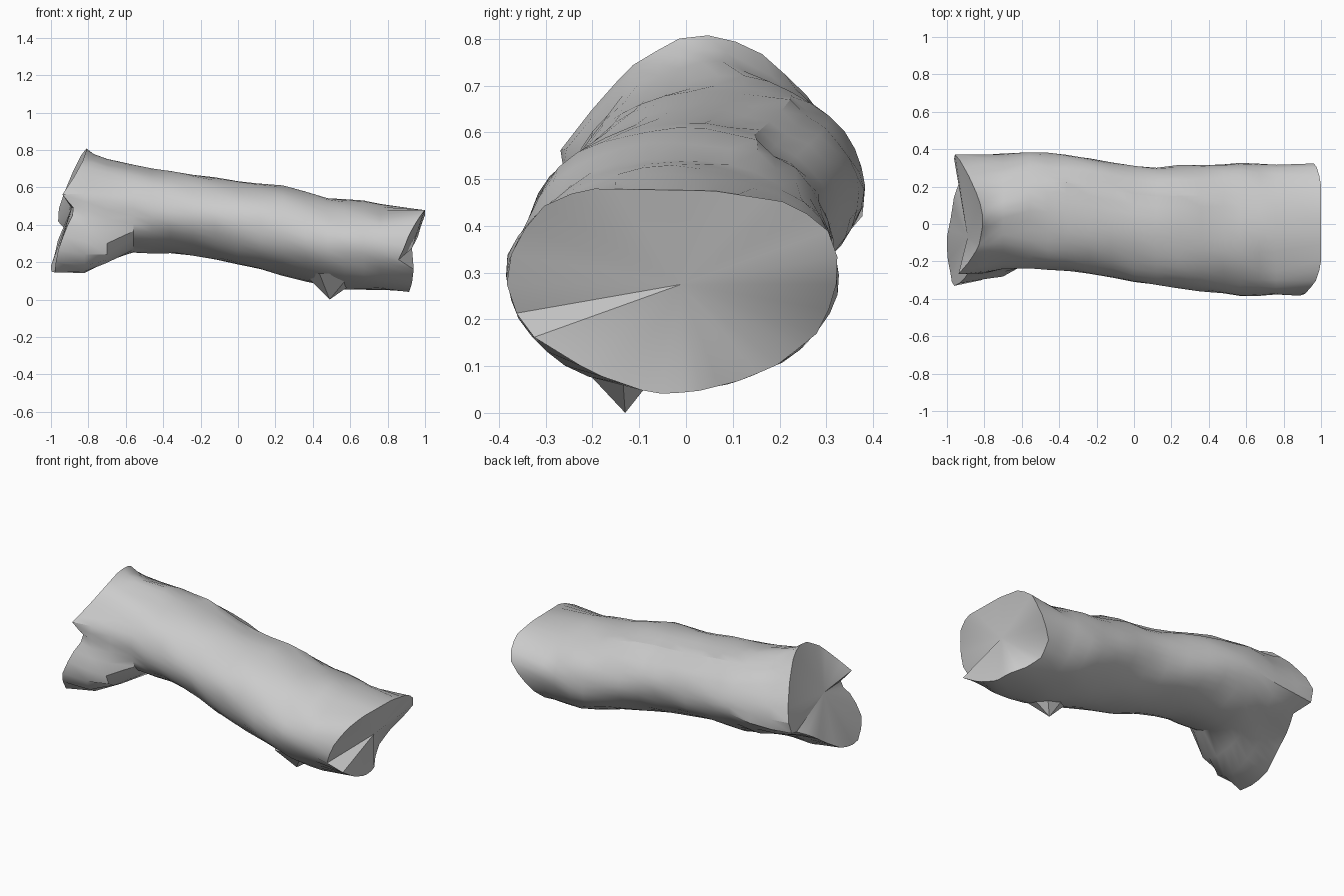
import bpy, bmesh, math
from mathutils import Vector

cube = bpy.data.objects.get("Cube")
if cube:
    bpy.data.objects.remove(cube)

N = 36
ANGLES = [2 * math.pi * i / N for i in range(N)]


def material(name, colour):
    m = bpy.data.materials.new(name)
    m.use_nodes = True
    m.diffuse_color = colour
    m.node_tree.nodes["Principled BSDF"].inputs["Base Color"].default_value = colour
    return m


def resample(points, cy, cz):
    """Turn a rough outline into N points at even angles around (cy, cz)."""
    keyed = sorted((math.atan2(p[2] - cz, p[1] - cy) % math.tau, p) for p in points)
    first, last = keyed[0], keyed[-1]
    keyed = [(last[0] - math.tau, last[1])] + keyed + [(first[0] + math.tau, first[1])]
    ring = []
    for a in ANGLES:
        for (a0, p0), (a1, p1) in zip(keyed, keyed[1:]):
            if a0 <= a <= a1:
                ring.append(Vector(p0).lerp(Vector(p1), (a - a0) / max(a1 - a0, 1e-6)))
                break
    return ring


def section(x, back, front, top, bottom):
    """Oval bark section with gentle lumps and a torn bark edge on the back shoulder."""
    cy, cz = (back + front) / 2, (top + bottom) / 2
    ring = []
    for i, a in enumerate(ANGLES):
        lump = 1 + 0.012 * math.sin(5 * a + 9 * x) + 0.01 * math.sin(8 * a - 17 * x)
        if -0.5 < x < 0.4:
            lump += {6: 0.03, 5: -0.03}.get(i, 0)
        ring.append(Vector((x, cy + (back - front) / 2 * lump * math.cos(a),
                            cz + (top - bottom) / 2 * lump * math.sin(a))))
    return ring


# Broken end with the branch stub: outline runs from the top over the back
stub_end = resample([
    (-.81, .07, .81), (-.84, .16, .77), (-.88, .25, .69), (-.93, .34, .57), (-.97, .385, .45),
    (-.96, .34, .41), (-.92, .25, .38), (-.96, .16, .33), (-.98, .03, .24), (-1, -.07, .18),
    (-1, -.17, .15), (-.98, -.27, .145), (-.97, -.335, .24), (-.92, -.31, .38), (-.87, -.24, .48),
    (-.94, -.27, .56), (-.88, -.2, .65), (-.83, -.12, .74), (-.81, -.02, .8)], -.07, .49)
stub_mid = resample([
    (-.77, .06, .785), (-.79, .24, .69), (-.82, .35, .56), (-.84, .385, .43), (-.84, .3, .36),
    (-.83, .13, .3), (-.83, .03, .22), (-.82, -.06, .15), (-.82, -.17, .14), (-.82, -.26, .16),
    (-.82, -.31, .26), (-.8, -.27, .41), (-.82, -.26, .56), (-.78, -.12, .73)], -.02, .48)
stub_root = resample([
    (-.7, .06, .76), (-.7, .26, .67), (-.7, .35, .55), (-.7, .385, .43), (-.7, .3, .33),
    (-.7, .12, .26), (-.7, -.02, .21), (-.7, -.15, .195), (-.7, -.25, .23), (-.7, -.285, .31),
    (-.7, -.24, .41), (-.7, -.24, .54), (-.7, -.12, .7)], .03, .48)

# Snapped end, with one lower piece standing proud of the rest
snapped_end = resample([
    (.96, .325, .33), (.98, .3, .4), (1, .22, .45), (1, .06, .475), (1, -.22, .48),
    (.97, -.31, .44), (.92, -.37, .36), (.89, -.385, .28), (.855, -.36, .205), (.94, -.33, .165),
    (.93, -.2, .085), (.915, -.07, .04), (.91, .02, .045), (.85, .12, .07), (.82, .2, .105),
    (.84, .28, .17), (.9, .32, .25)], -.01, .275)

# Trunk sections: position, back, front, top, bottom
trunk = [
    (-.56, .38, -.24, .72, .25), (-.46, .375, -.245, .70, .25), (-.36, .37, -.25, .69, .25),
    (-.24, .355, -.265, .67, .235), (-.12, .33, -.28, .65, .215), (0, .31, -.31, .63, .185),
    (.12, .30, -.33, .62, .16), (.24, .31, -.345, .61, .13), (.36, .315, -.36, .58, .1),
    (.48, .325, -.37, .545, .07), (.57, .33, -.38, .535, .055), (.67, .32, -.38, .525, .052),
    (.76, .315, -.38, .51, .05)]

rings = [stub_end, stub_mid, stub_root] + [section(*s) for s in trunk] + [snapped_end]

bm = bmesh.new()
verts = [[bm.verts.new(p) for p in ring] for ring in rings]
for a, b in zip(verts, verts[1:]):
    for i in range(N):
        j = (i + 1) % N
        bm.faces.new((a[i], a[j], b[j], b[i]))
for ring, centre in ((verts[0], (-.89, -.07, .49)), (verts[-1], (.93, -.01, .275))):
    hub = bm.verts.new(centre)
    for i in range(N):
        bm.faces.new((ring[i], ring[(i + 1) % N], hub))

# Snapped twig under the trunk
base = [bm.verts.new((.52 + .17 * math.cos(t), -.14 + .14 * math.sin(t), .14))
        for t in (math.tau * k / 6 for k in range(6))]
tip = bm.verts.new((.49, -.13, 0))
for k in range(6):
    bm.faces.new((base[k], base[(k + 1) % 6], tip))
bm.faces.new(base)
bmesh.ops.recalc_face_normals(bm, faces=bm.faces)

mesh = bpy.data.meshes.new("log")
bm.to_mesh(mesh)
bm.free()
log = bpy.data.objects.new("log", mesh)
bpy.context.collection.objects.link(log)
mesh.materials.append(material("pale grey", (0.6, 0.6, 0.6, 1)))

bpy.context.view_layer.objects.active = log
log.select_set(True)
bpy.ops.object.shade_smooth_by_angle(angle=math.radians(30))
